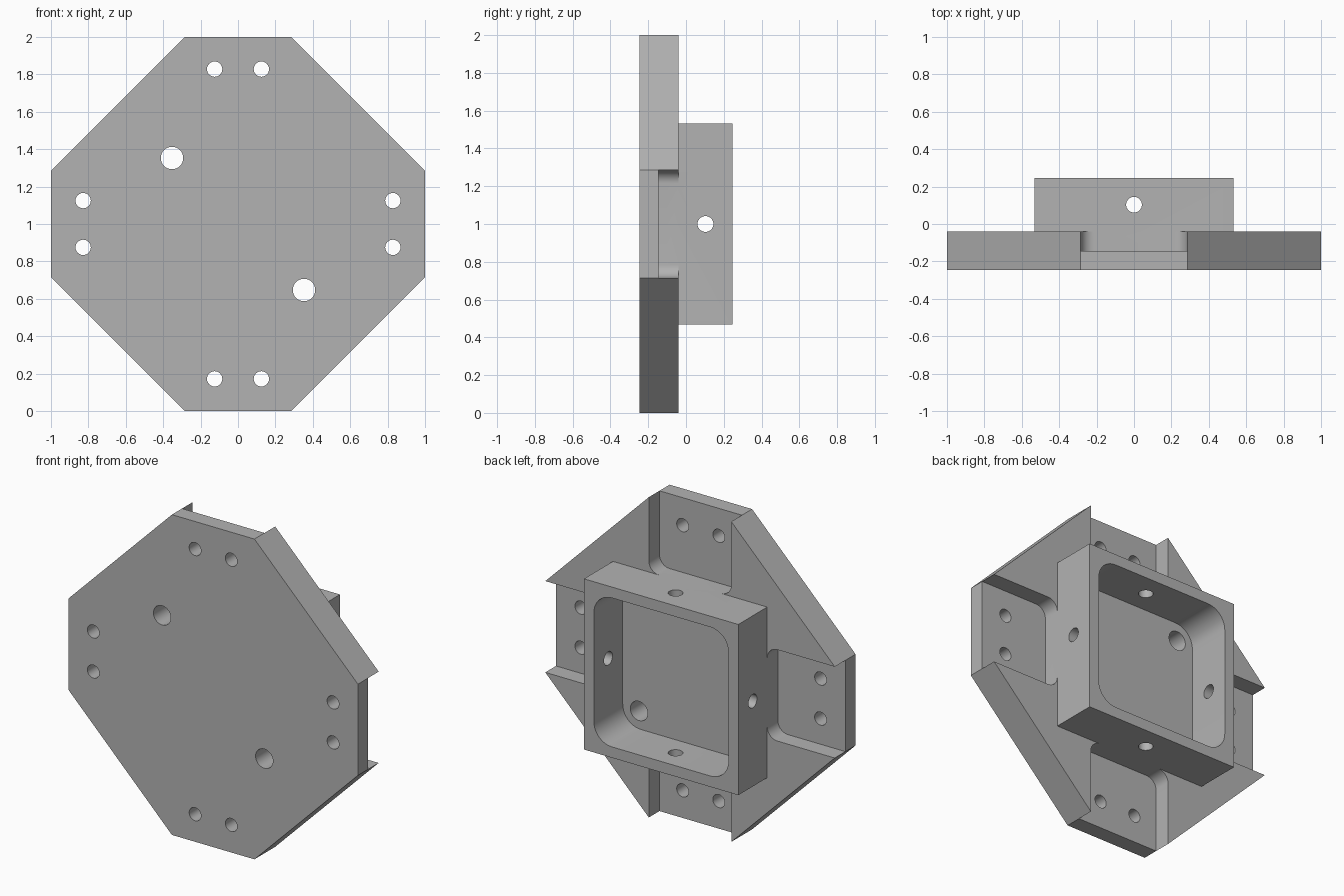
import bpy
import bmesh
from math import cos, sin, pi, radians
from mathutils import Matrix, Vector

cube = bpy.data.objects.get("Cube")
if cube:
    bpy.data.objects.remove(cube, do_unlink=True)

MID = 1.0                        # height of the plate centre
FRONT, FLOOR, BACK, RIM = -0.245, -0.145, -0.04, 0.245
FLAT = 0.285                     # half length of the straight octagon sides
BOX = 0.533                      # half width of the square housing

grey = bpy.data.materials.new("machined grey")
grey.use_nodes = True
colour = (0.45, 0.45, 0.45, 1)
grey.diffuse_color = colour
grey.node_tree.nodes["Principled BSDF"].inputs["Base Color"].default_value = colour


def prism(name, outline, y0, y1, turn=Matrix()):
    """Extrude an (x, z) outline about the plate centre from y0 to y1."""
    bm = bmesh.new()
    face = bm.faces.new([bm.verts.new((x, y0, z)) for x, z in outline])
    new = bmesh.ops.extrude_face_region(bm, geom=[face])["geom"]
    bmesh.ops.translate(bm, vec=(0, y1 - y0, 0),
                        verts=[v for v in new if isinstance(v, bmesh.types.BMVert)])
    bmesh.ops.recalc_face_normals(bm, faces=bm.faces)
    bm.transform(Matrix.Translation((0, 0, MID)) @ turn)
    mesh = bpy.data.meshes.new(name)
    bm.to_mesh(mesh)
    bm.free()
    mesh.materials.append(grey)
    obj = bpy.data.objects.new(name, mesh)
    bpy.context.collection.objects.link(obj)
    return obj


def circle(x, z, r, n=32):
    return [(x + r * cos(2 * pi * i / n), z + r * sin(2 * pi * i / n)) for i in range(n)]


def rounded(x0, x1, z0, z1, r, n=10):
    """Rectangle with rounded corners."""
    corners = [(x1 - r, z1 - r), (x0 + r, z1 - r), (x0 + r, z0 + r), (x1 - r, z0 + r)]
    return [(cx + r * cos(pi / 2 * (q + i / n)), cz + r * sin(pi / 2 * (q + i / n)))
            for q, (cx, cz) in enumerate(corners) for i in range(n + 1)]


def combine(target, tool, operation):
    mod = target.modifiers.new(tool.name, "BOOLEAN")
    mod.operation, mod.object, mod.solver = operation, tool, "EXACT"
    bpy.context.view_layer.objects.active = target
    bpy.ops.object.modifier_apply(modifier=mod.name)
    bpy.data.objects.remove(tool, do_unlink=True)


# Octagonal plate
octagon = [(FLAT, 1), (-FLAT, 1), (-1, FLAT), (-1, -FLAT),
           (-FLAT, -1), (FLAT, -1), (1, -FLAT), (1, FLAT)]
body = prism("mounting_plate", octagon, FRONT, BACK)

# Four open pockets in the back, one per straight side, with two bolt holes each
for k in range(4):
    turn = Matrix.Rotation(radians(90 * k), 4, "Y")
    pocket = rounded(-FLAT, FLAT, BOX, 1.3, 0.07)
    combine(body, prism("pocket", pocket, FLOOR, 0.1, turn), "DIFFERENCE")
    for side in (-1, 1):
        hole = circle(side * 0.125, 0.828, 0.041)
        combine(body, prism("bolt_hole", hole, -0.5, 0.5, turn), "DIFFERENCE")

# Square housing standing on the back, hollowed down to the plate
square = [(-BOX, -BOX), (BOX, -BOX), (BOX, BOX), (-BOX, BOX)]
combine(body, prism("housing", square, -0.1, RIM), "UNION")
cavity = rounded(-0.465, 0.465, -0.465, 0.465, 0.125)
combine(body, prism("cavity", cavity, BACK, 0.5), "DIFFERENCE")

# Two larger holes on the diagonal
for side in (-1, 1):
    hole = circle(side * 0.353, -side * 0.353, 0.06)
    combine(body, prism("dowel_hole", hole, -0.5, 0.5), "DIFFERENCE")

# Cross holes through the housing walls, left to right and top to bottom
for turn in (Matrix.Rotation(radians(90), 4, "Z"), Matrix.Rotation(radians(90), 4, "X")):
    shift = Matrix.Translation(Vector((0, 0.103, 0)))
    combine(body, prism("cross_hole", circle(0, 0, 0.042), -0.7, 0.7, shift @ turn), "DIFFERENCE")

# Smooth the round walls, keep the edges sharp
bpy.ops.object.select_all(action="DESELECT")
body.select_set(True)
bpy.context.view_layer.objects.active = body
bpy.ops.object.shade_smooth_by_angle(angle=radians(30))
